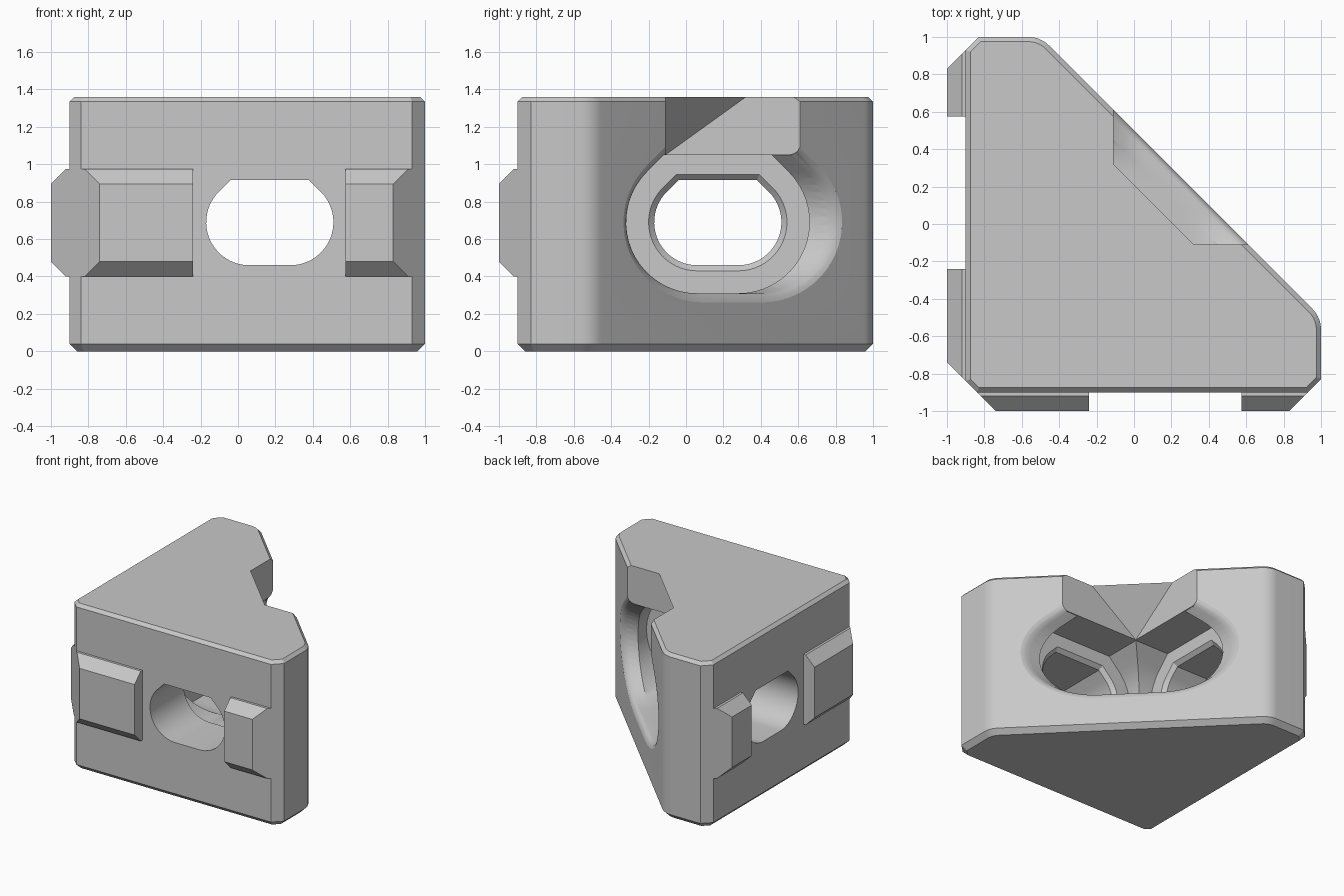
import bpy, bmesh
from math import sin, cos, pi, sqrt, radians
from mathutils import Vector

default = bpy.data.objects.get("Cube")
if default:
    bpy.data.objects.remove(default, do_unlink=True)

grey = bpy.data.materials.new("light_grey")
grey.use_nodes = True
GREY = (0.58, 0.58, 0.58, 1)
grey.diffuse_color = GREY
grey.node_tree.nodes["Principled BSDF"].inputs["Base Color"].default_value = GREY


def finish(name, bm):
    bmesh.ops.recalc_face_normals(bm, faces=bm.faces)
    mesh = bpy.data.meshes.new(name)
    bm.to_mesh(mesh)
    bm.free()
    mesh.materials.append(grey)
    obj = bpy.data.objects.new(name, mesh)
    bpy.context.collection.objects.link(obj)
    return obj


def loft(name, sections):
    """Solid skinned through equal-length rings of points."""
    bm = bmesh.new()
    rings = [[bm.verts.new(p) for p in s] for s in sections]
    n = len(rings[0])
    bm.faces.new(rings[0])
    bm.faces.new(rings[-1])
    for a, b in zip(rings, rings[1:]):
        for i in range(n):
            j = (i + 1) % n
            bm.faces.new((a[i], a[j], b[j], b[i]))
    return finish(name, bm)


def swap(sections):
    """Mirror across the diagonal plane x = y."""
    return [[(y, x, z) for x, y, z in s] for s in sections]


def slot(c0, c1, r, top, stretch=1.0, zc=0.69, steps=20):
    """Rounded slot with a 45 degree roof cut off flat at the top."""
    pts = []
    for c, a0, a1 in ((c1, pi / 4, -pi / 2), (c0, -pi / 2, -pi * 5 / 4)):
        for i in range(steps + 1):
            a = a0 + (a1 - a0) * i / steps
            pts.append((c + stretch * r * cos(a), zc + r * sin(a)))
    k = r / sqrt(2)
    w = stretch * (k - (top - zc - k))
    return pts + [(c0 - w, top), (c1 + w, top)]


def inset(pts, d):
    """Offset a counter-clockwise outline inwards with mitred corners."""
    out = []
    for i, p in enumerate(pts):
        p = Vector(p)
        e0 = (p - Vector(pts[i - 1])).normalized()
        e1 = (Vector(pts[(i + 1) % len(pts)]) - p).normalized()
        n0, n1 = Vector((-e0.y, e0.x)), Vector((-e1.y, e1.x))
        out.append(p + (n0 + n1) * (d / (1 + n0.dot(n1))))
    return out


def cut(target, cutter):
    mod = target.modifiers.new("cut", 'BOOLEAN')
    mod.operation = 'DIFFERENCE'
    mod.solver = 'EXACT'
    mod.object = cutter
    bpy.context.view_layer.objects.active = target
    bpy.ops.object.modifier_apply(modifier=mod.name)
    bpy.data.objects.remove(cutter, do_unlink=True)


# Corner block: triangular footprint with chamfered top and bottom rims
R = 0.157
arc = [(1 - R + R * cos(a), -0.5 - 0.065 + R * sin(a))
       for a in (radians(45) * i / 8 for i in range(9))]
outline = [(-0.84, -0.9), (0.93, -0.9), (1, -0.83)] + arc
outline += [(y, x) for x, y in reversed(outline)]
block = loft("corner_block", [
    [(p[0], p[1], z) for p in inset(outline, d)]
    for z, d in ((0, 0.04), (0.04, 0), (1.335, 0), (1.36, 0.025))])

# Screw holes widening into two tunnels that cross behind the sloped face
hole = slot(0.06, 0.28, 0.23, 0.915)
rim = slot(0.06, 0.28, 0.26, 0.945)
bore = slot(0.06, 0.28, 0.38, 1.05)
SEAT = -0.43
tunnel = [[(x, y, z) for y, z in prof] for x, prof in
          ((-1.3, hole), (SEAT - 0.03, hole), (SEAT, rim), (SEAT, bore), (1.6, bore))]
cut(block, loft("tunnel_cutter_a", tunnel))
cut(block, loft("tunnel_cutter_b", swap(tunnel)))

# Notch in the top with a slanted overhang
N, FAR = -0.11, 1.5
bm = bmesh.new()
for p in ((N, N, 1.0), (FAR, N, 1.0), (N, FAR, 1.0), (N, N, 1.05),
          (N + 0.555, N, 1.45), (N, N + 0.555, 1.45), (FAR, N, 1.45), (N, FAR, 1.45)):
    bm.verts.new(p)
bmesh.ops.convex_hull(bm, input=bm.verts)
cut(block, finish("notch_cutter", bm))

# Rounded lip where the tunnels break through the sloped face
F = 0.05
flare = []
for d in [-0.3] + [F * i / 6 for i in range(7)]:
    q = 1 - max(d, 0) / F
    e = F * (1 - sqrt(1 - q * q)) - 0.001
    c = 0.269 - max(d, 0) - e
    s = 1 / sqrt(2)
    flare.append([(0.25 - (t + d) * s, 0.25 + (t - d) * s, z)
                  for t, z in slot(-c, c, 0.38 + e, 1.05 + e, sqrt(2))])
cut(block, loft("lip_cutter", flare))

# Locating tabs on the two outer walls, mitred at their outer ends
profile = [(-0.9, 0.4), (-0.92, 0.4), (-1, 0.48), (-1, 0.895), (-0.92, 0.975), (-0.9, 0.975)]
tabs = {
    "inner_tab": [[(-0.24, y, z) for y, z in profile],
                  [(-1.74 - y, y, z) for y, z in profile]],
    "outer_tab": [[(0.575, y, z) for y, z in profile],
                  [(1.83 + y, y, z) for y, z in profile]],
}
for name, sections in tabs.items():
    loft("front_" + name, sections)
    loft("side_" + name, swap(sections))

# Smooth the round tunnels and corners, keep the rest crisp
bpy.ops.object.select_all(action='DESELECT')
block.select_set(True)
bpy.context.view_layer.objects.active = block
bpy.ops.object.shade_smooth_by_angle(angle=radians(25))
